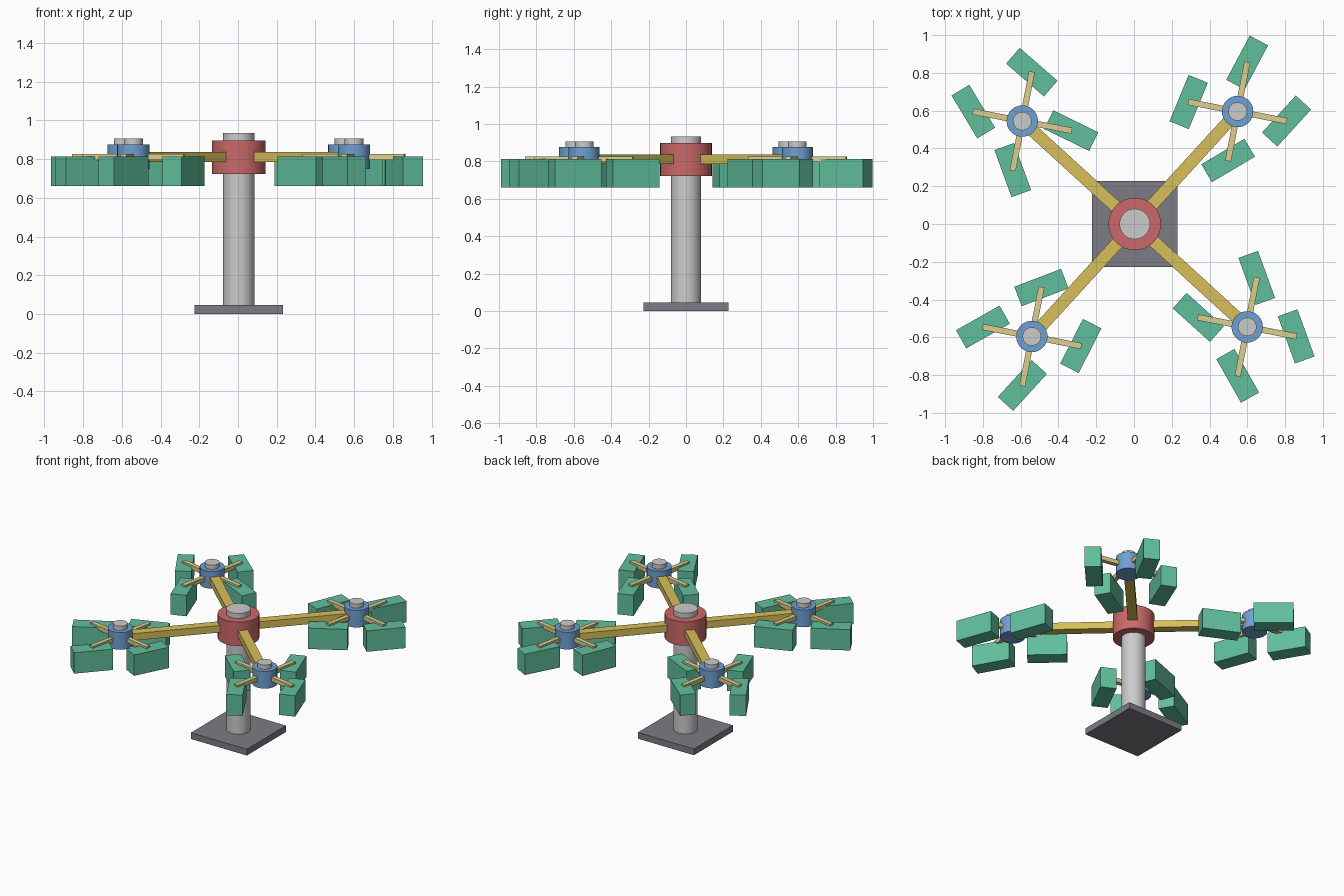
import bpy
from math import cos, sin, radians

if "Cube" in bpy.data.objects:
    bpy.data.objects.remove(bpy.data.objects["Cube"])

CX, CY = 0.004, 0.0


def material(name, rgb):
    m = bpy.data.materials.new(name)
    m.diffuse_color = (*rgb, 1)
    m.use_nodes = True
    m.node_tree.nodes["Principled BSDF"].inputs["Base Color"].default_value = m.diffuse_color
    return m


RED = material("red", (0.60, 0.14, 0.14))
BLUE = material("blue", (0.16, 0.35, 0.65))
YELLOW = material("yellow", (0.68, 0.52, 0.10))
PALE = material("pale_yellow", (0.72, 0.62, 0.27))
GREEN = material("green", (0.12, 0.52, 0.34))
DARK = material("dark_grey", (0.20, 0.20, 0.23))


def finish(name, mat):
    o = bpy.context.object
    o.name = name
    if mat:
        o.data.materials.append(mat)
    return o


def cylinder(name, x, y, r, z0, z1, mat=None):
    bpy.ops.mesh.primitive_cylinder_add(vertices=32, radius=r, depth=z1 - z0,
                                        location=(x, y, (z0 + z1) / 2))
    bpy.ops.object.shade_smooth_by_angle(angle=radians(30))
    return finish(name, mat)


def box(name, x, y, length, width, z0, z1, angle, mat=None):
    bpy.ops.mesh.primitive_cube_add(size=1, location=(x, y, (z0 + z1) / 2),
                                    rotation=(0, 0, angle))
    o = finish(name, mat)
    o.scale = (length, width, z1 - z0)
    return o


def bar(name, x, y, angle, r0, r1, width, z0, z1, mat):
    """Straight bar running outward from x, y between two radii."""
    mid = (r0 + r1) / 2
    return box(name, x + mid * cos(angle), y + mid * sin(angle),
               r1 - r0, width, z0, z1, angle, mat)


# base, column and central hub
box("base_plate", CX, CY, 0.455, 0.455, 0, 0.046, 0, DARK)
cylinder("column", CX, CY, 0.081, 0.04, 0.934)
cylinder("main_hub", CX, CY, 0.139, 0.722, 0.897, RED)

# headings of the cars on each arm, in spoke order: right, top, left, bottom
headings = [(47.6, 62, 67.6, 30.5), (-26, -41, -59, -70),
            (63, 21, 29.5, 47.6), (-70, -70, -42, -60.5)]

for i, cars in enumerate(headings):
    # main arm with its small hub and axle
    a = radians(47.55 + 90 * i)
    hx, hy = CX + 0.807 * cos(a), CY + 0.807 * sin(a)
    bar(f"main_arm_{i}", CX, CY, a, 0.10, 0.807, 0.065, 0.785, 0.836, YELLOW)
    cylinder(f"small_hub_{i}", hx, hy, 0.083, 0.75, 0.876, BLUE)
    cylinder(f"small_axle_{i}", hx, hy, 0.049, 0.78, 0.907)

    # four spokes, each carrying a car at its tip
    for j, heading in enumerate(cars):
        s = radians(-11 + 90 * j)
        bar(f"spoke_{i}_{j}", hx, hy, s, 0.05, 0.267, 0.032, 0.796, 0.827, PALE)
        box(f"car_{i}_{j}", hx + 0.264 * cos(s), hy + 0.264 * sin(s),
            0.265, 0.11, 0.66, 0.813, radians(heading), GREEN)
